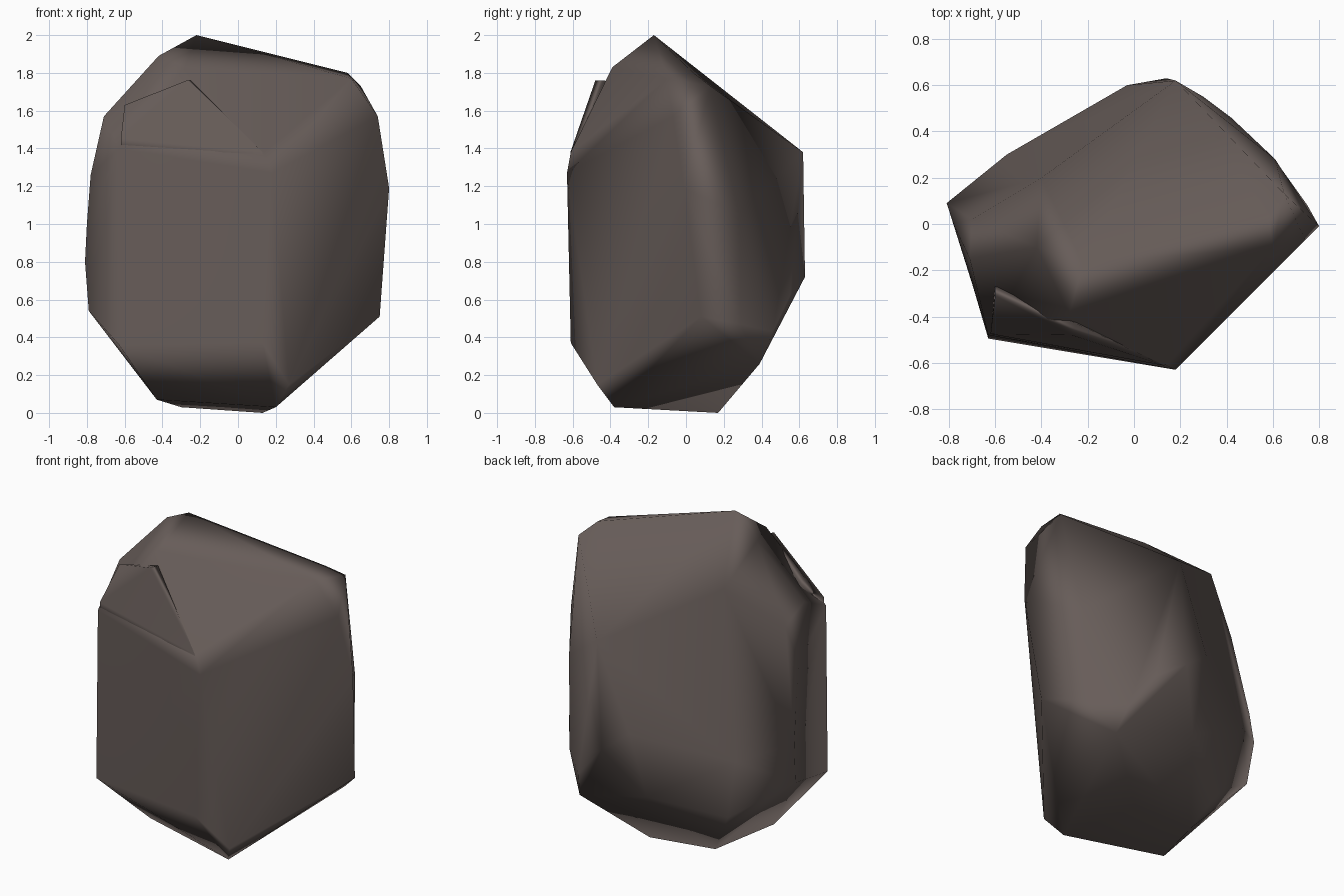
import bpy, bmesh, math

stone = bpy.data.materials.new("dark brown stone")
stone.diffuse_color = (0.135, 0.108, 0.099, 1)


def chunk(name, pts):
    """Faceted stone piece: the convex hull of a few corner points."""
    bm = bmesh.new()
    for p in pts:
        bm.verts.new(p)
    bmesh.ops.convex_hull(bm, input=bm.verts[:])
    loose = [v for v in bm.verts if not v.link_faces]
    bmesh.ops.delete(bm, geom=loose, context='VERTS')
    bmesh.ops.dissolve_limit(bm, angle_limit=math.radians(3),
                             verts=bm.verts[:], edges=bm.edges[:])
    bmesh.ops.recalc_face_normals(bm, faces=bm.faces[:])
    me = bpy.data.meshes.new(name)
    bm.to_mesh(me)
    bm.free()
    me.materials.append(stone)
    for f in me.polygons:
        f.use_smooth = True
    ob = bpy.data.objects.new(name, me)
    bpy.context.collection.objects.link(ob)
    # large facets keep their flat look, edges blend
    mod = ob.modifiers.new("facet normals", 'WEIGHTED_NORMAL')
    mod.weight = 60
    return ob


# main boulder
chunk("boulder", [
    # crown
    (-0.22, -0.17, 2.0), (-0.42, -0.10, 1.89), (-0.28, -0.39, 1.83),
    (0.58, 0.04, 1.80), (0.65, 0.13, 1.73), (-0.71, -0.15, 1.57),
    (-0.40, 0.20, 1.70), (-0.70, 0.02, 1.48), (0.74, -0.07, 1.57),
    (0.60, -0.10, 1.77),
    # back edge
    (0.18, 0.62, 1.38), (0.14, 0.63, 0.72), (-0.03, 0.60, 0.85),
    (-0.55, 0.30, 0.70), (-0.05, 0.46, 0.41), (-0.45, 0.23, 0.30),
    # back right corner
    (0.61, 0.28, 1.05), (0.60, 0.29, 0.47), (0.53, 0.36, 0.75),
    (0.42, 0.46, 0.43), (0.30, 0.55, 0.62), (0.46, 0.39, 0.26),
    # left edge
    (-0.78, 0.0, 1.26), (-0.80, 0.06, 1.0), (-0.81, 0.09, 0.80),
    (-0.79, 0.05, 0.54),
    # right edge
    (0.80, -0.01, 1.19), (0.75, 0.08, 0.51),
    # front edges
    (-0.63, -0.48, 1.40), (-0.63, -0.495, 0.36),
    (0.14, -0.61, 1.38), (0.18, -0.63, 1.27), (0.13, -0.61, 0.37),
    # underside
    (-0.43, -0.25, 0.07), (0.20, -0.38, 0.03), (0.27, -0.47, 0.15),
    (0.13, 0.17, 0.0), (-0.30, 0.14, 0.03),
])

# lip standing proud of the upper front, with a crevice behind it
chunk("front_lip", [
    (-0.27, -0.48, 1.76), (-0.25, -0.43, 1.76), (-0.60, -0.31, 1.63),
    (-0.60, -0.27, 1.60), (-0.62, -0.475, 1.45), (-0.62, -0.475, 1.38),
    (0.13, -0.612, 1.38), (0.14, -0.60, 1.30),
    (-0.2, -0.35, 1.3), (-0.5, -0.3, 1.2),
])
